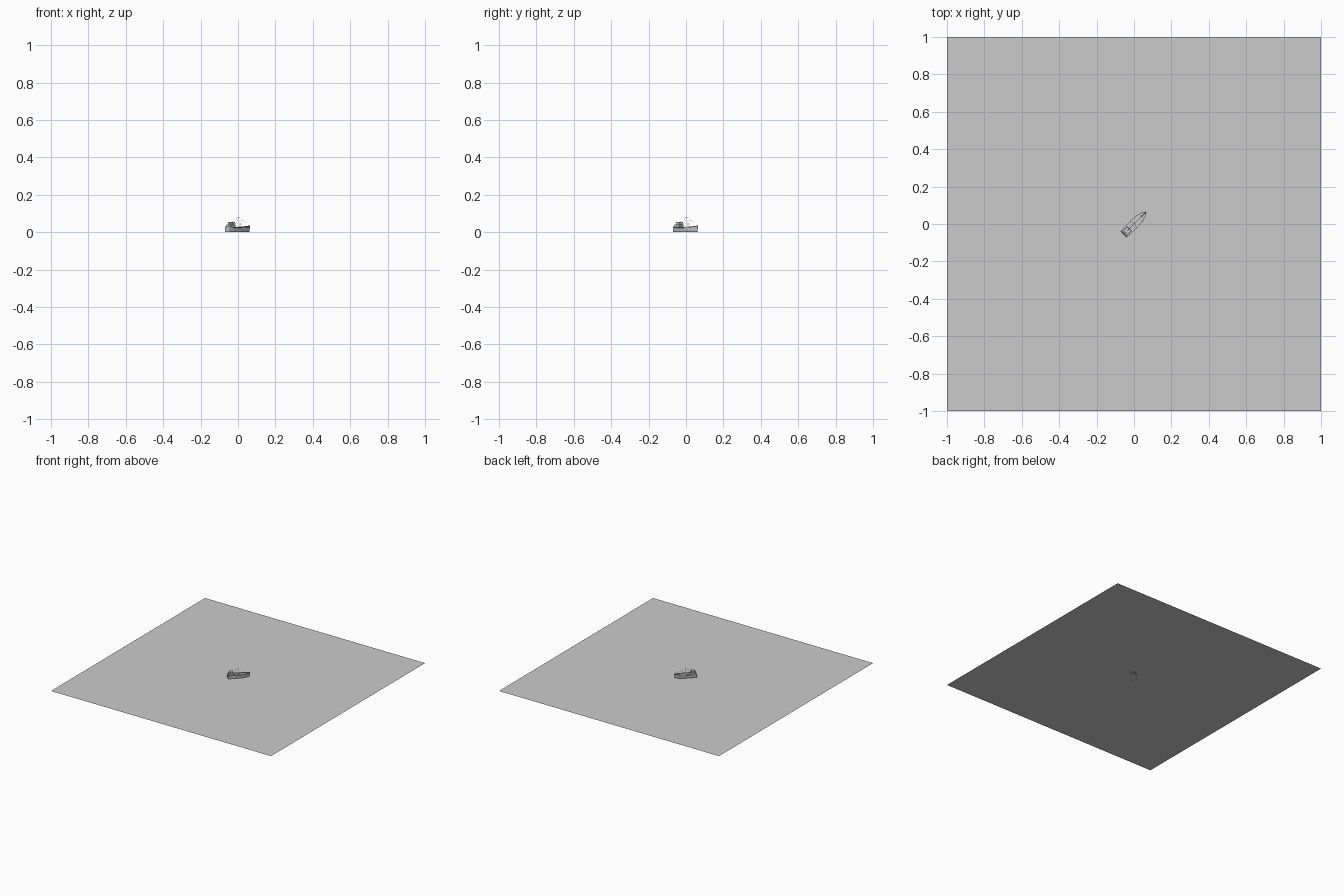
import bpy, bmesh, math
from mathutils import Matrix, Vector

if "Cube" in bpy.data.objects:
    bpy.data.objects.remove(bpy.data.objects["Cube"])

# the boat is modelled along +x, then turned onto the diagonal
TURN = Matrix.Rotation(math.radians(45), 4, 'Z')


def finish(name, bm, smooth=False):
    bmesh.ops.recalc_face_normals(bm, faces=bm.faces)
    bm.transform(TURN)
    me = bpy.data.meshes.new(name)
    bm.to_mesh(me)
    bm.free()
    ob = bpy.data.objects.new(name, me)
    bpy.context.collection.objects.link(ob)
    if smooth:
        bpy.context.view_layer.objects.active = ob
        ob.select_set(True)
        bpy.ops.object.shade_smooth_by_angle(angle=math.radians(35))
        ob.select_set(False)
    return ob


def box(name, center, size, bevel=0):
    bm = bmesh.new()
    bmesh.ops.create_cube(bm, size=1, matrix=Matrix.Translation(center) @ Matrix.Diagonal((*size, 1)))
    if bevel:
        bmesh.ops.bevel(bm, geom=bm.edges[:], offset=bevel, segments=1, affect='EDGES')
    return finish(name, bm)


def rods(name, pairs, r, sides=6):
    bm = bmesh.new()
    for a, b in pairs:
        a, b = Vector(a), Vector(b)
        m = Matrix.Translation((a + b) / 2) @ (b - a).to_track_quat('Z', 'Y').to_matrix().to_4x4()
        bmesh.ops.create_cone(bm, cap_ends=True, segments=sides, radius1=r, radius2=r,
                              depth=(b - a).length, matrix=m)
    return finish(name, bm, sides > 6)


# water sheet
bm = bmesh.new()
bm.faces.new([bm.verts.new((x, y, 0.002)) for x, y in ((-1, -1), (1, -1), (1, 1), (-1, 1))])
me = bpy.data.meshes.new("water")
bm.to_mesh(me)
bm.free()
bpy.context.collection.objects.link(bpy.data.objects.new("water", me))

# hull: x, half width at rail, half width at bottom, rail height, deck height
stations = [(-0.079, 0.021, 0.017, 0.029, 0.029), (-0.076, 0.0235, 0.019, 0.029, 0.021),
            (-0.055, 0.025, 0.021, 0.028, 0.021), (0.0, 0.025, 0.021, 0.028, 0.021),
            (0.035, 0.0235, 0.018, 0.029, 0.021), (0.058, 0.0185, 0.012, 0.031, 0.022),
            (0.076, 0.0115, 0.005, 0.033, 0.024), (0.085, 0.006, 0.001, 0.034, 0.026),
            (0.090, 0.0015, 0.0005, 0.035, 0.035)]
bm = bmesh.new()
rings = []
for x, w, b, rail, deck in stations:
    inner = max(w - 0.0025, 0.0005)
    rake = 0.006 * max(0, (x - 0.05) / 0.04)
    half = [(x - rake, b, 0), (x - rake * 0.6, b + (w - b) * 0.6, 0.009),
            (x, w, rail), (x, inner, rail), (x, inner, deck)]
    pts = half + [(p[0], -p[1], p[2]) for p in reversed(half)]
    rings.append([bm.verts.new(p) for p in pts])
n = len(rings[0])
for r0, r1 in zip(rings, rings[1:]):
    for i in range(n):
        j = (i + 1) % n
        bm.faces.new((r0[i], r0[j], r1[j], r1[i]))
bm.faces.new(rings[0])
bm.faces.new(rings[-1])
finish("hull", bm)

# rubbing strake along both sides
strake = []
for s in (-1, 1):
    side = [(x, s * (w - 0.0002), rail - 0.004) for x, w, b, rail, d in stations]
    strake += list(zip(side, side[1:]))
rods("rubbing_strake", strake, 0.0007)

# deckhouse, wheelhouse and roofs
box("deckhouse", (-0.053, 0, 0.030), (0.036, 0.034, 0.020), 0.001)
box("deckhouse_roof", (-0.053, 0, 0.0405), (0.040, 0.037, 0.0015))
box("wheelhouse", (-0.050, 0, 0.046), (0.021, 0.027, 0.011), 0.001)
box("wheelhouse_roof", (-0.050, 0, 0.0525), (0.025, 0.031, 0.0015))

# windows and doors
for i in (-1, 0, 1):
    box("front_window", (-0.0394, i * 0.008, 0.0475), (0.0006, 0.006, 0.005))
for s in (-1, 1):
    for x in (-0.055, -0.046):
        box("side_window", (x, s * 0.0136, 0.0475), (0.006, 0.0006, 0.005))
    for x in (-0.064, -0.054, -0.044):
        box("cabin_window", (x, s * 0.0171, 0.034), (0.004, 0.0006, 0.004))
    box("cabin_door", (-0.0349, s * 0.009, 0.030), (0.0006, 0.006, 0.014))

# funnel
rods("funnel", [((-0.067, 0, 0.041), (-0.067, 0, 0.052))], 0.0035, 16)

# cargo hatches
for x in (-0.014, 0.024):
    box("hatch_coaming", (x, 0, 0.0235), (0.026, 0.024, 0.006))
    box("hatch_cover", (x, 0, 0.027), (0.028, 0.026, 0.0015))

# anchor winch and bollards
box("winch_bed", (0.060, 0, 0.0235), (0.008, 0.008, 0.003))
rods("winch_drum", [((0.060, -0.005, 0.0265), (0.060, 0.005, 0.0265))], 0.002, 12)
rods("bollards", [((x, s * y, 0.02), (x, s * y, 0.026))
                  for x, y in ((-0.073, 0.017), (0.044, 0.015)) for s in (-1, 1)], 0.001, 8)

# mast, booms and stays
rods("mast", [((0.004, 0, 0.021), (0.004, 0, 0.084))], 0.0007)
rods("crosstree", [((0.004, -0.008, 0.073), (0.004, 0.008, 0.073))], 0.0004)
rods("booms", [((0.004, 0, 0.034), (0.042, 0, 0.058)), ((0.004, 0, 0.034), (-0.026, 0, 0.056))], 0.0005)
top = (0.004, 0, 0.080)
stays = [(top, (0.086, 0, 0.034)), (top, (-0.050, 0, 0.053)),
         (top, (0.042, 0, 0.058)), (top, (-0.026, 0, 0.056))]
stays += [(top, (x, s * 0.0235, 0.028)) for s in (-1, 1) for x in (-0.006, 0.012)]
rods("stays", stays, 0.00018, 4)
rods("radio_mast", [((-0.054, 0, 0.052), (-0.054, 0, 0.070)),
                    ((-0.054, -0.006, 0.064), (-0.054, 0.006, 0.064))], 0.0004)

# railing around the deckhouse roof
c = [(-0.072, -0.0175), (-0.072, 0.0175), (-0.035, 0.0175), (-0.035, -0.0175)]
rail = []
for a, b in zip(c, c[1:] + c[:1]):
    for z in (0.0435, 0.046):
        rail.append(((*a, z), (*b, z)))
    for k in range(4):
        p = Vector(a).lerp(Vector(b), k / 4)
        rail.append(((p.x, p.y, 0.041), (p.x, p.y, 0.046)))
rods("roof_railing", rail, 0.00025, 4)
